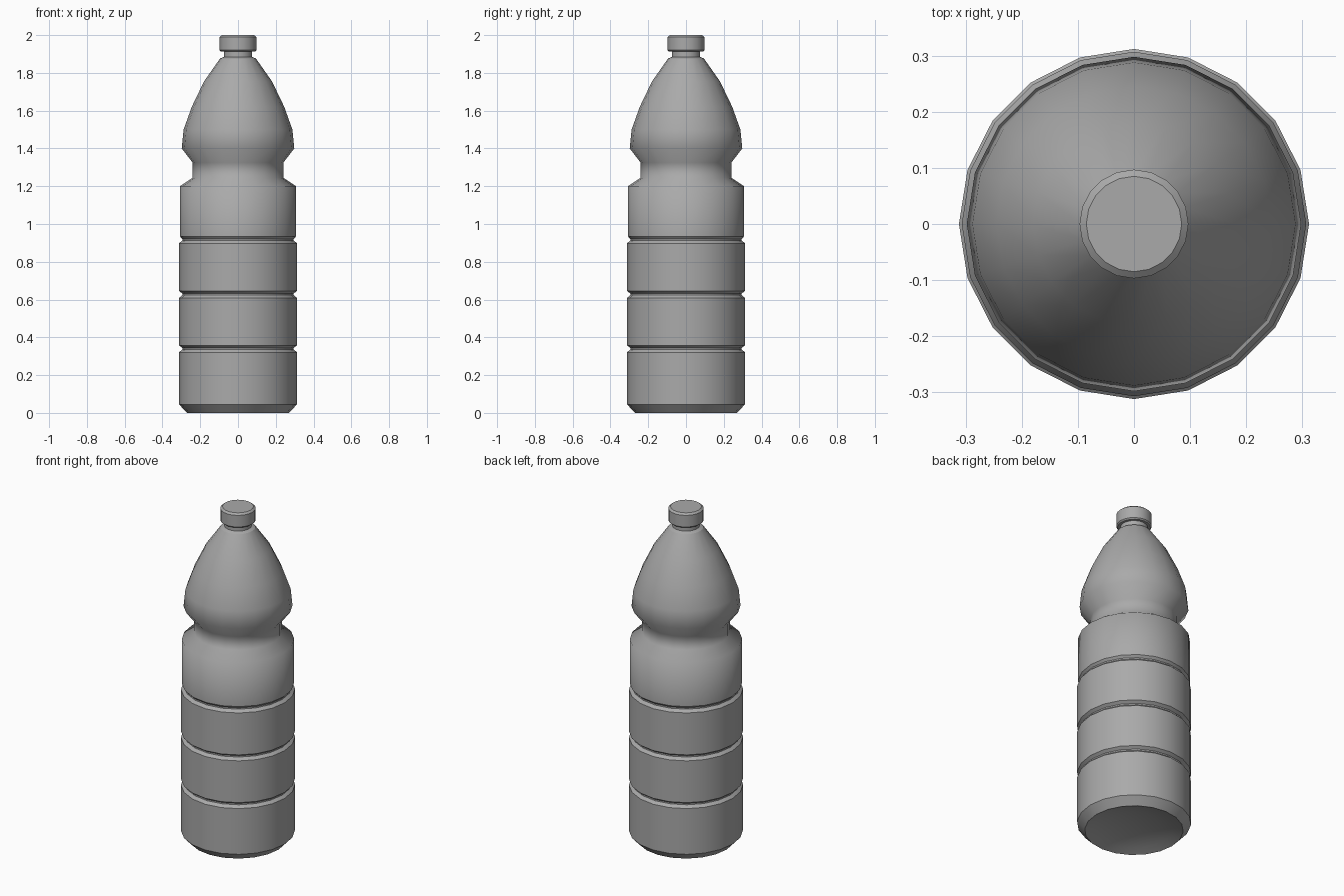
import bpy, bmesh
from math import cos, sin, tau

cube = bpy.data.objects.get("Cube")
if cube:
    bpy.data.objects.remove(cube, do_unlink=True)

SIDES = 20
GREY = (0.4, 0.4, 0.4, 1)

grey = bpy.data.materials.new("grey plastic")
grey.use_nodes = True
grey.diffuse_color = GREY
grey.node_tree.nodes["Principled BSDF"].inputs["Base Color"].default_value = GREY


def lathe(name, profile):
    """Spin (radius, z, sharp) points round z; radius 0 makes a pole."""
    bm = bmesh.new()
    rings = []
    for r, z, sharp in profile:
        if r == 0:
            rings.append([bm.verts.new((0, 0, z))] * SIDES)
        else:
            rings.append([bm.verts.new((r * cos(tau * i / SIDES), r * sin(tau * i / SIDES), z))
                          for i in range(SIDES)])
    for low, high in zip(rings, rings[1:]):
        for i in range(SIDES):
            j = (i + 1) % SIDES
            corners = dict.fromkeys((low[i], low[j], high[j], high[i]))
            bm.faces.new(list(corners)).smooth = True
    # Crisp rings
    for ring, (r, z, sharp) in zip(rings, profile):
        if sharp and r > 0:
            for i in range(SIDES):
                bm.edges.get((ring[i], ring[(i + 1) % SIDES])).smooth = False
    bmesh.ops.recalc_face_normals(bm, faces=bm.faces)
    mesh = bpy.data.meshes.new(name)
    bm.to_mesh(mesh)
    bm.free()
    mesh.materials.append(grey)
    obj = bpy.data.objects.new(name, mesh)
    bpy.context.collection.objects.link(obj)
    return obj


def groove(z, above):
    """Narrow pinched ring between two bands."""
    return [(0.312, z - 0.019, True), (0.295, z - 0.004, True),
            (0.295, z + 0.004, True), (above, z + 0.017, True)]


# Hollowed base and lower bands
profile = [(0, 0.05, False), (0.14, 0.037, False), (0.22, 0.018, False),
           (0.27, 0, True), (0.312, 0.045, True)]
for z, above in ((0.34, 0.312), (0.628, 0.312), (0.917, 0.307)):
    profile += groove(z, above)

# Upper band, waist, tapering shoulder and neck
profile += [(0.307, 1.2, False), (0.24, 1.245, False), (0.24, 1.325, False),
            (0.298, 1.4, False), (0.288, 1.5, False), (0.245, 1.62, False),
            (0.18, 1.755, False), (0.095, 1.876, True), (0.075, 1.885, True),
            (0.075, 1.92, True), (0, 1.92, False)]
lathe("bottle_body", profile)

# Screw cap
lathe("cap", [(0, 1.913, False), (0.09, 1.913, True), (0.097, 1.92, True),
              (0.097, 1.99, True), (0.085, 2, True), (0, 2, False)])
